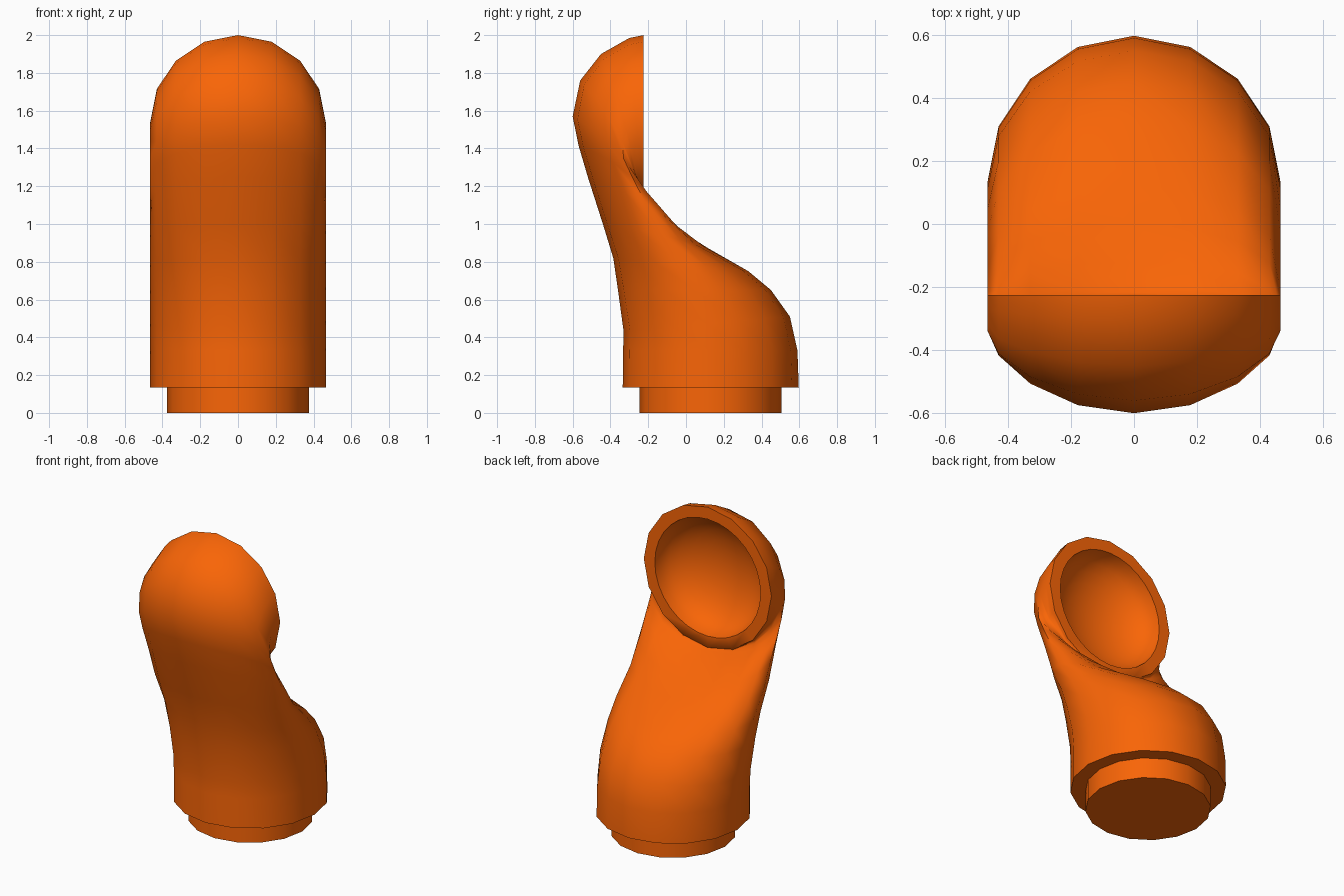
import bpy, bmesh, math

if "Cube" in bpy.data.objects:
    bpy.data.objects.remove(bpy.data.objects["Cube"])

SIDES = 16
HALF_WIDTH = 0.465

mat = bpy.data.materials.new("orange")
mat.diffuse_color = (0.95, 0.13, 0.002, 1)
mat.use_nodes = True
mat.node_tree.nodes["Principled BSDF"].inputs["Base Color"].default_value = mat.diffuse_color


def ring(bm, back, front, width, n=SIDES, push=0.0):
    """Ellipse joining two (y, z) points; push moves its flanks forward and up."""
    cy, cz = (back[0] + front[0]) / 2, (back[1] + front[1]) / 2
    dy, dz = (front[0] - back[0]) / 2, (front[1] - back[1]) / 2
    verts = []
    for i in range(n):
        a = 2 * math.pi * i / n
        c, s = math.cos(a), math.sin(a)
        p = push * s * s
        verts.append(bm.verts.new((width * s, cy + dy * c + p, cz + dz * c + p * 0.4)))
    return verts


def skin(bm, r0, r1):
    n = len(r0)
    for i in range(n):
        j = (i + 1) % n
        bm.faces.new((r0[i], r0[j], r1[j], r1[i]))


def finish(bm, name, angle):
    bmesh.ops.recalc_face_normals(bm, faces=bm.faces)
    mesh = bpy.data.meshes.new(name)
    bm.to_mesh(mesh)
    bm.free()
    mesh.materials.append(mat)
    obj = bpy.data.objects.new(name, mesh)
    bpy.context.collection.objects.link(obj)
    bpy.ops.object.select_all(action='DESELECT')
    obj.select_set(True)
    bpy.context.view_layer.objects.active = obj
    bpy.ops.object.shade_smooth_by_angle(angle=math.radians(angle))
    return obj


# Cowl: sections (back point, front point, flank push) from base to mouth
sections = [
    ((-0.335, 0.135), (0.597, 0.135), 0),
    ((-0.333, 0.33), (0.59, 0.33), 0),
    ((-0.33, 0.43), (0.55, 0.51), 0),
    ((-0.36, 0.65), (0.45, 0.65), 0),
    ((-0.385, 0.82), (0.33, 0.75), 0),
    ((-0.44, 1.00), (0.12, 0.87), 0.02),
    ((-0.52, 1.25), (0.00, 0.94), 0.045),
    ((-0.57, 1.42), (-0.12, 1.03), 0.06),
    ((-0.60, 1.57), (-0.20, 1.065), 0.07),
    ((-0.56, 1.76), (-0.215, 1.07), 0.05),
    ((-0.45, 1.90), (-0.222, 1.073), 0.02),
    ((-0.30, 1.985), (-0.225, 1.075), 0),
    ((-0.225, 2.00), (-0.225, 1.076), 0),
]
bm = bmesh.new()
rings = [ring(bm, b, f, HALF_WIDTH, push=p) for b, f, p in sections]
for r0, r1 in zip(rings, rings[1:]):
    skin(bm, r0, r1)
bm.faces.new(rings[0])

# Mouth: flat rim, then a shallow rounded hollow
mouth_y, mouth_z, hole_r, depth = -0.225, 1.535, 0.385, 0.23
bowl = []
for k in range(7):
    t = math.pi / 2 * k / 7
    r, y = hole_r * math.cos(t), mouth_y - depth * math.sin(t)
    bowl.append(ring(bm, (y, mouth_z + r), (y, mouth_z - r), r, SIDES * 2))
outer, inner = rings[-1], bowl[0]
for i in range(SIDES):
    bm.faces.new((outer[i], outer[(i + 1) % SIDES],
                  inner[(2 * i + 2) % (2 * SIDES)], inner[2 * i + 1], inner[2 * i]))
for r0, r1 in zip(bowl, bowl[1:]):
    skin(bm, r0, r1)
tip = bm.verts.new((0, mouth_y - depth, mouth_z))
last = bowl[-1]
for i in range(len(last)):
    bm.faces.new((last[i], last[(i + 1) % len(last)], tip))
finish(bm, "cowl", 60)

# Base collar: narrower short plug under the cowl
bm = bmesh.new()
low = ring(bm, (-0.245, 0.0), (0.505, 0.0), 0.375)
high = ring(bm, (-0.245, 0.14), (0.505, 0.14), 0.375)
skin(bm, low, high)
bm.faces.new(low)
bm.faces.new(high)
finish(bm, "base_collar", 40)
